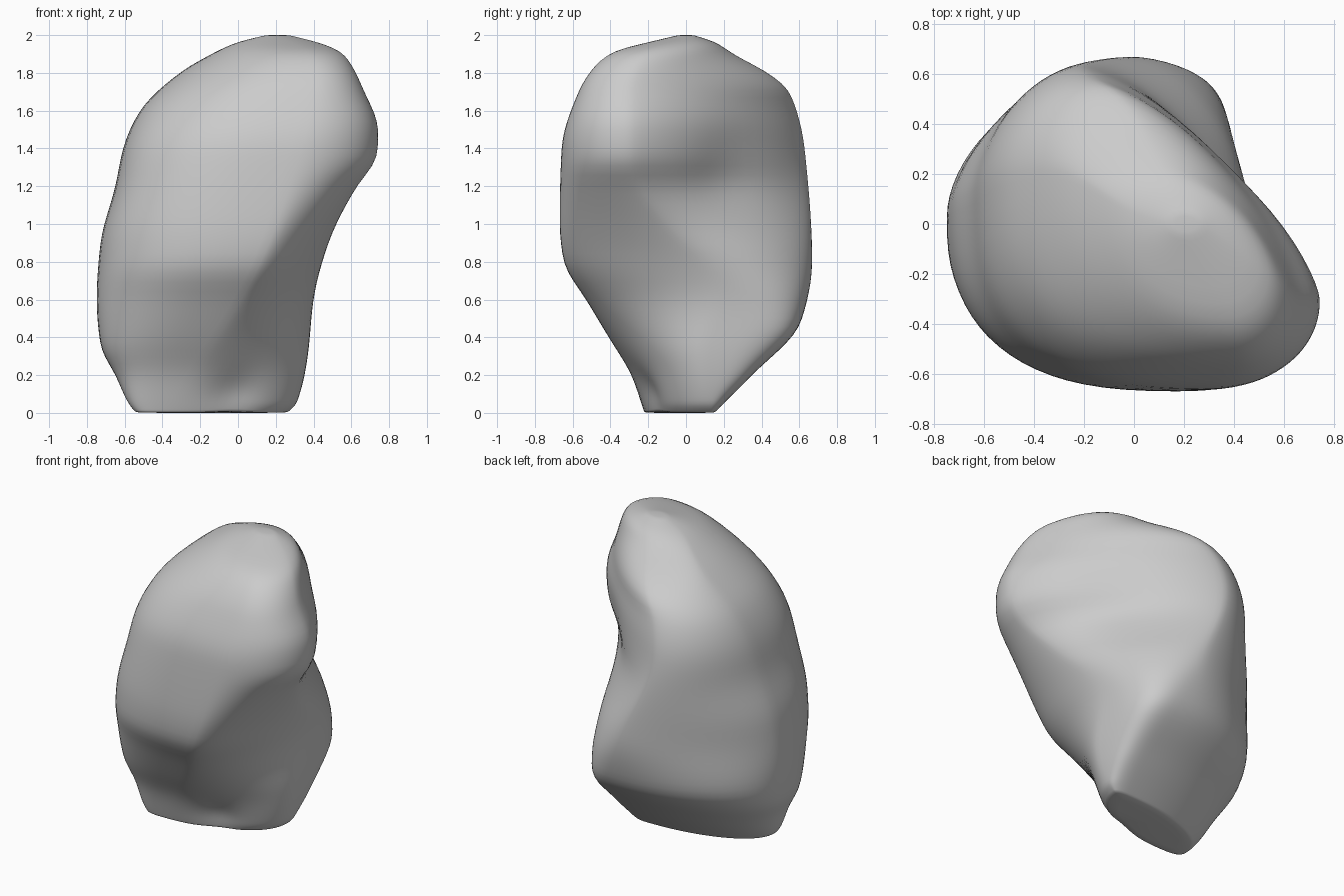
import bpy
import bmesh
from math import sin, cos, pi, exp
from mathutils import Vector

cube = bpy.data.objects.get("Cube")
if cube:
    bpy.data.objects.remove(cube, do_unlink=True)

RINGS = 60
SEGMENTS = 80

# Outline of the boulder on each side, as (height, distance) pairs
west_edge = [(0, -.54), (.05, -.58), (.2, -.65), (.36, -.73), (.6, -.75), (.9, -.73),
             (1.2, -.65), (1.4, -.61), (1.6, -.52), (1.8, -.31), (1.9, -.14), (1.96, -.01), (2, .15)]
east_edge = [(0, .26), (.05, .31), (.3, .37), (.6, .4), (.9, .48), (1.2, .63),
             (1.36, .74), (1.5, .745), (1.7, .67), (1.9, .56), (1.95, .46), (2, .27)]
south_edge = [(0, -.22), (.2, -.29), (.4, -.41), (.6, -.53), (.8, -.65), (1, -.67),
              (1.4, -.66), (1.7, -.57), (1.84, -.48), (1.92, -.37), (1.95, -.25), (2, -.04)]
north_edge = [(0, .15), (.05, .2), (.2, .35), (.48, .61), (.8, .67), (1.4, .63),
              (1.7, .55), (1.79, .45), (1.9, .25), (1.96, .16), (2, .04)]

# Where along each side the outline bulges furthest
west_y = [(0, -.15), (.4, 0), (1.2, .1), (1.8, .2), (2, 0)]
east_y = [(0, .13), (.3, .1), (.6, .18), (.8, .08), (1, -.12), (1.3, -.3), (1.7, -.3), (1.9, -.22), (2, 0)]
south_x = [(0, -.4), (.3, -.2), (.6, 0), (.9, .15), (1.4, .3), (1.8, .4), (1.9, .38), (2, .2)]
north_x = [(0, .18), (.3, .1), (.8, 0), (1.4, -.2), (1.6, -.17), (1.8, 0), (2, .2)]

# Corner fullness: below one is boxy, one is round, two is a straight chamfer
north_east = [(0, .8), (.2, .5), (.4, .5), (.6, .75), (.8, 1.1), (1.2, 1.5), (1.5, 1.45), (1.8, 1.4), (2, 1)]
south_east = [(0, 1), (.4, 1.2), (.8, 1.15), (1.2, .98), (1.6, .95), (2, 1)]
south_west = [(0, .6), (.3, .65), (.8, .75), (1.2, .7), (1.6, .75), (2, 1)]
north_west = [(0, 1), (.4, 1), (.8, 1.2), (1.5, 1.1), (2, 1)]


def at(profile, z):
    """Read a profile at a height, along a curve that never overshoots."""
    slopes = [(b[1] - a[1]) / (b[0] - a[0]) for a, b in zip(profile, profile[1:])]
    tangents = [slopes[0]]
    for m, n in zip(slopes, slopes[1:]):
        tangents.append(2 * m * n / (m + n) if m * n > 0 else 0)
    tangents.append(slopes[-1])
    for i, ((low, start), (high, end)) in enumerate(zip(profile, profile[1:])):
        if z <= high:
            span = high - low
            t = (z - low) / span
            ease = t * t * (3 - 2 * t)
            leave = t * (1 - t) ** 2 * span * tangents[i]
            arrive = t * t * (t - 1) * span * tangents[i + 1]
            return start + (end - start) * ease + leave + arrive
    return profile[-1][1]


def ring_points(z):
    """Cross-section at a height, made of four arcs between the bulges."""
    points = []
    for j in range(SEGMENTS):
        angle = 2 * pi * j / SEGMENTS
        c, s = cos(angle), sin(angle)
        if c > 0:
            side, corner = (east_edge, east_y), (north_east if s > 0 else south_east)
        else:
            side, corner = (west_edge, west_y), (north_west if s > 0 else south_west)
        end = (north_x, north_edge) if s > 0 else (south_x, south_edge)
        side_x, side_y = (at(p, z) for p in side)
        end_x, end_y = (at(p, z) for p in end)
        power = at(corner, z)
        points.append(Vector((end_x + (side_x - end_x) * abs(c) ** power,
                              side_y + (end_y - side_y) * abs(s) ** power, z)))
    return points


# Shallow hollows worn into the surface: centre, radius, push
hollows = [
    (Vector((.3, .15, 1.3)), .22, Vector((-.03, -.03, 0))),
    (Vector((0, -.25, .08)), .12, Vector((0, .04, .02))),
]


def worn(point):
    moved = point.copy()
    for centre, radius, push in hollows:
        moved += push * exp(-((point - centre).length / radius) ** 2)
    return moved


# Boulder body: stacked rings, closer together at the top and bottom
bm = bmesh.new()
rings = []
for i in range(RINGS + 1):
    height = 1 - cos(pi * i / RINGS)
    rings.append([bm.verts.new(worn(p)) for p in ring_points(height)])
for lower, upper in zip(rings, rings[1:]):
    for j in range(SEGMENTS):
        k = (j + 1) % SEGMENTS
        bm.faces.new((lower[j], lower[k], upper[k], upper[j]))

# Close the foot and the crown
for ring in (rings[0], rings[-1]):
    middle = sum((v.co for v in ring), Vector()) / SEGMENTS
    hub = bm.verts.new(middle)
    for j in range(SEGMENTS):
        bm.faces.new((ring[j], ring[(j + 1) % SEGMENTS], hub))
bmesh.ops.recalc_face_normals(bm, faces=bm.faces)

mesh = bpy.data.meshes.new("boulder")
bm.to_mesh(mesh)
bm.free()
boulder = bpy.data.objects.new("boulder", mesh)
bpy.context.collection.objects.link(boulder)

# Soften the ridges
soften = boulder.modifiers.new("soften", 'SMOOTH')
soften.factor = .5
soften.iterations = 6

# Plain stone colour
stone = bpy.data.materials.new("stone_grey")
stone.use_nodes = True
colour = (.6, .6, .6, 1)
stone.diffuse_color = colour
stone.node_tree.nodes["Principled BSDF"].inputs["Base Color"].default_value = colour
mesh.materials.append(stone)

bpy.context.view_layer.objects.active = boulder
boulder.select_set(True)
bpy.ops.object.shade_smooth()
